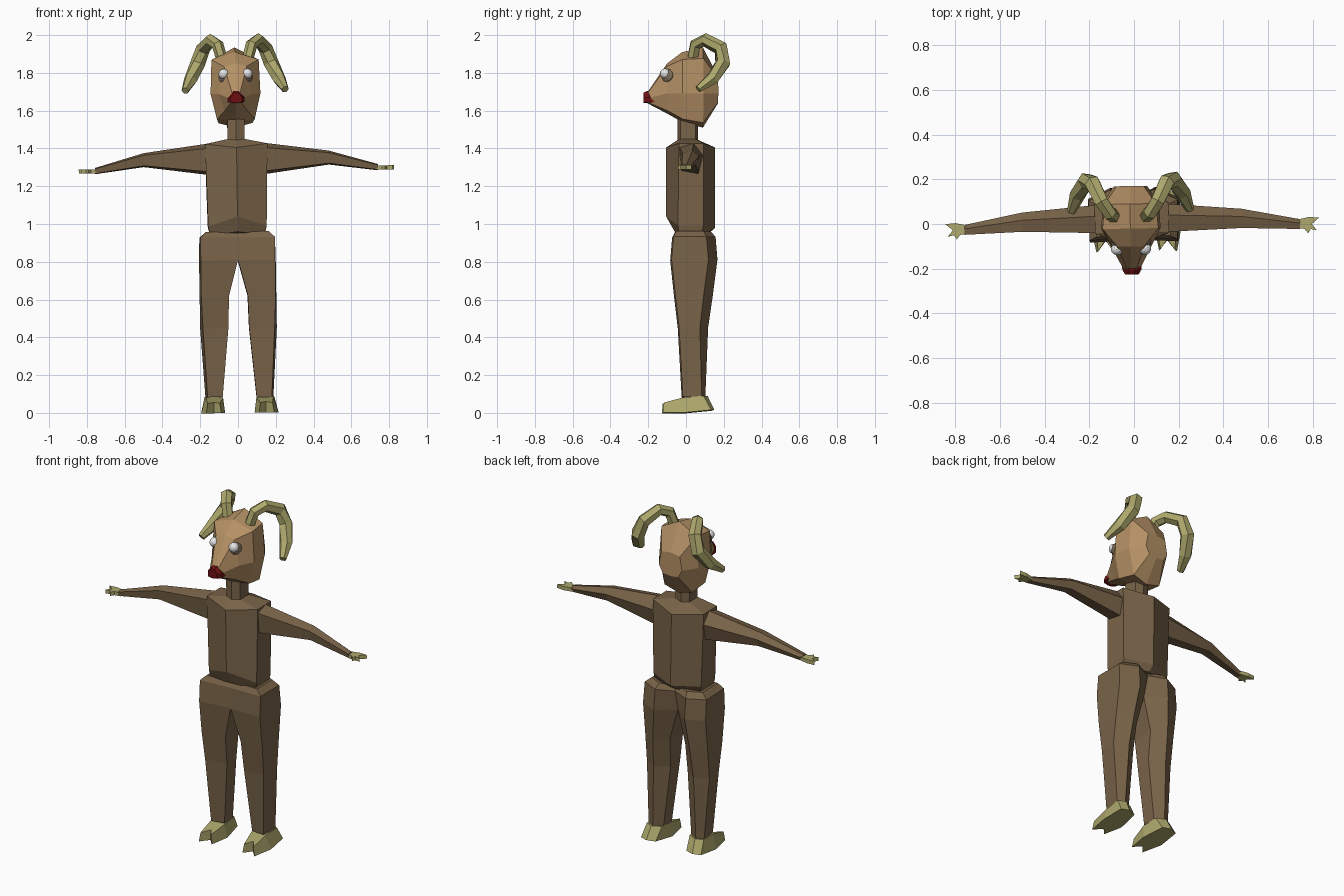
import bpy, bmesh, math
from mathutils import Matrix, Vector

cube = bpy.data.objects.get("Cube")
if cube:
    bpy.data.objects.remove(cube, do_unlink=True)


def material(name, rgb):
    m = bpy.data.materials.new(name)
    m.use_nodes = True
    m.diffuse_color = (*rgb, 1)
    m.node_tree.nodes["Principled BSDF"].inputs["Base Color"].default_value = (*rgb, 1)
    return m


FUR = material("dark_brown_fur", (.19, .125, .065))
FACE = material("tan_face", (.46, .28, .13))
HORN = material("olive_horn", (.42, .39, .15))
NOSE = material("dark_red_nose", (.16, .005, .006))
WHITE = material("eye_white", (.8, .8, .8))
LID = material("grey_brown_eyelid", (.2, .15, .1))

# The whole figure leans very slightly
LEAN = (Matrix.Translation((.01, 0, 0)) @ Matrix.Rotation(math.radians(1), 4, 'Z')
        @ Matrix.Rotation(math.radians(-.8), 4, 'Y'))


def finish(name, bm, mat):
    bmesh.ops.recalc_face_normals(bm, faces=bm.faces)
    bm.transform(LEAN)
    mesh = bpy.data.meshes.new(name)
    bm.to_mesh(mesh)
    bm.free()
    mesh.materials.append(mat)
    ob = bpy.data.objects.new(name, mesh)
    bpy.context.collection.objects.link(ob)
    return ob


def loft(name, rings, mat, side=1):
    """Skin a list of equal-length point rings and cap both ends."""
    bm = bmesh.new()
    loops = [[bm.verts.new((x * side, y, z)) for x, y, z in ring] for ring in rings]
    n = len(loops[0])
    for a, b in zip(loops, loops[1:]):
        for i in range(n):
            j = (i + 1) % n
            bm.faces.new((a[i], a[j], b[j], b[i]))
    bm.faces.new(loops[0])
    bm.faces.new(loops[-1])
    return finish(name, bm, mat)


def mirrored(half):
    """Close a half ring whose first and last points lie on the centre plane."""
    return half + [(-x, y, z) for x, y, z in half[-2:0:-1]]


def hex_ring(w, front, fc, bc, back, z_front, z_side, z_back):
    return mirrored([(0, front, z_front), (w, fc, z_side), (w, bc, z_side), (0, back, z_back)])


def tube(path, radii, sides):
    """Rings of a regular polygon carried along a path."""
    pts = [Vector(p) for p in path]
    rings = []
    for i, (p, r) in enumerate(zip(pts, radii)):
        t = (pts[min(i + 1, len(pts) - 1)] - pts[max(i - 1, 0)]).normalized()
        u = t.cross(Vector((1, -.5, 0))).normalized()
        v = t.cross(u)
        rings.append([p + r * (u * math.cos(a) + v * math.sin(a))
                      for a in (math.tau * k / sides for k in range(sides))])
    return rings


# Torso with neck
loft("torso", [
    hex_ring(.145, -.06, -.04, .08, .12, .96, .94, .95),
    hex_ring(.155, -.105, -.045, .09, .155, 1.04, .99, .98),
    hex_ring(.165, -.105, -.04, .09, .155, 1.405, 1.425, 1.405),
    hex_ring(.045, -.045, -.03, .05, .065, 1.445, 1.45, 1.445),
    hex_ring(.045, -.045, -.03, .05, .065, 1.56, 1.56, 1.56)], FUR)


# Head: sections along y, each given as top, upper, middle, lower and bottom
def head_ring(y, top, upper, middle, lower, bottom):
    return mirrored([(0, y, top)] + [(w, y, z) for w, z in (upper, middle, lower)] + [(0, y, bottom)])


loft("head", [
    head_ring(-.205, 1.695, (.02, 1.69), (.035, 1.665), (.025, 1.645), 1.64),
    head_ring(-.1, 1.85, (.06, 1.835), (.09, 1.69), (.06, 1.6), 1.585),
    head_ring(-.02, 1.91, (.125, 1.87), (.132, 1.69), (.1, 1.555), 1.54),
    head_ring(.09, 1.935, (.115, 1.875), (.127, 1.69), (.09, 1.535), 1.51),
    head_ring(.17, 1.78, (.06, 1.77), (.075, 1.69), (.05, 1.645), 1.64)], FACE)

# Nose
loft("nose", [
    mirrored([(0, y, top), (.012, y, top), (w, y, 1.67), (w, y, 1.645), (0, y, 1.64)])
    for y, w, top in ((-.225, .03, 1.695), (-.205, .042, 1.705), (-.165, .046, 1.7))], NOSE)

for side, label in ((1, "left"), (-1, "right")):
    # Eyes with flattened lids behind them
    for name, mat, r, squash, at in (("eye", WHITE, .028, 1, (.062, -.11, 1.795)),
                                     ("eyelid", LID, .037, .5, (.064, -.098, 1.785))):
        bm = bmesh.new()
        bmesh.ops.create_uvsphere(bm, u_segments=12, v_segments=8, radius=r)
        turn = Vector((.75 * side, -.6, .2)).to_track_quat('Z', 'Y').to_matrix().to_4x4()
        bm.transform(Matrix.Translation((at[0] * side, at[1], at[2])) @ turn
                     @ Matrix.Diagonal((1, 1, squash, 1)))
        finish(f"{label}_{name}", bm, mat)

    # Curled horns
    path = [(.07, .035, 1.88), (.09, .05, 1.95), (.125, .1, 1.975), (.165, .185, 1.93),
            (.195, .195, 1.85), (.235, .135, 1.765), (.265, .06, 1.71)]
    loft(f"{label}_horn", tube(path, (.03, .032, .034, .038, .04, .036, .02), 6), HORN, side)

    # Arms: x, y centre, half depth, top, bottom
    loft(f"{label}_arm", [
        [(x, y - d, hi - .15 * (hi - lo)), (x, y - d * .8, lo + .1 * (hi - lo)), (x, y + d * .6, lo),
         (x, y + d, lo + .6 * (hi - lo)), (x, y + d * .2, hi)]
        for x, y, d, hi, lo in ((.13, .025, .065, 1.43, 1.26), (.17, .025, .062, 1.425, 1.265),
                                (.49, .017, .043, 1.382, 1.308), (.75, -.013, .022, 1.307, 1.274))], FUR, side)

    # Hands: flat forked shape with a thumb
    outline = [(.735, -.03), (.77, -.035), (.785, -.055), (.797, -.036), (.825, -.042),
               (.802, -.014), (.835, .014), (.79, .018), (.735, .006)]
    loft(f"{label}_hand", [[(x, y, z) for x, y in outline] for z in (1.278, 1.3)], HORN, side)

    # Legs with half of the hips
    leg = [
        (.085, [(.09, -.01), (.17, -.02), (.18, .08), (.14, .1), (.09, .07)]),
        (.45, [(.055, -.03), (.19, -.04), (.203, .07), (.13, .115), (.055, .06)]),
        (.62, [(.05, -.05), (.197, -.06), (.203, .09), (.12, .14), (.05, .08)]),
        (.81, [(0, -.07), (.197, -.08), (.203, .115), (.1, .165), (0, .08)]),
        (.93, [(0, -.065), (.197, -.07), (.2, .105), (.1, .155), (0, .11)]),
        (.96, [(0, -.045), (.165, -.055), (.165, .09), (.09, .13), (0, .09)])]
    loft(f"{label}_leg", [[(x, y, z) for x, y in ring] for z, ring in leg], FUR, side)

    # Cloven hooves
    sole = [(.1, -.12), (.138, -.075), (.18, -.125), (.205, 0), (.195, .13), (.15, .147), (.1, .13), (.078, 0)]
    upper = [(.108, -.115, .052), (.138, -.07, .058), (.172, -.12, .052), (.178, -.015, .08),
             (.184, .09, .088), (.142, .112, .088), (.09, .085, .088), (.088, -.015, .08)]
    loft(f"{label}_hoof", [[(x, y, max(0, y) * .1) for x, y in sole], upper], HORN, side)
